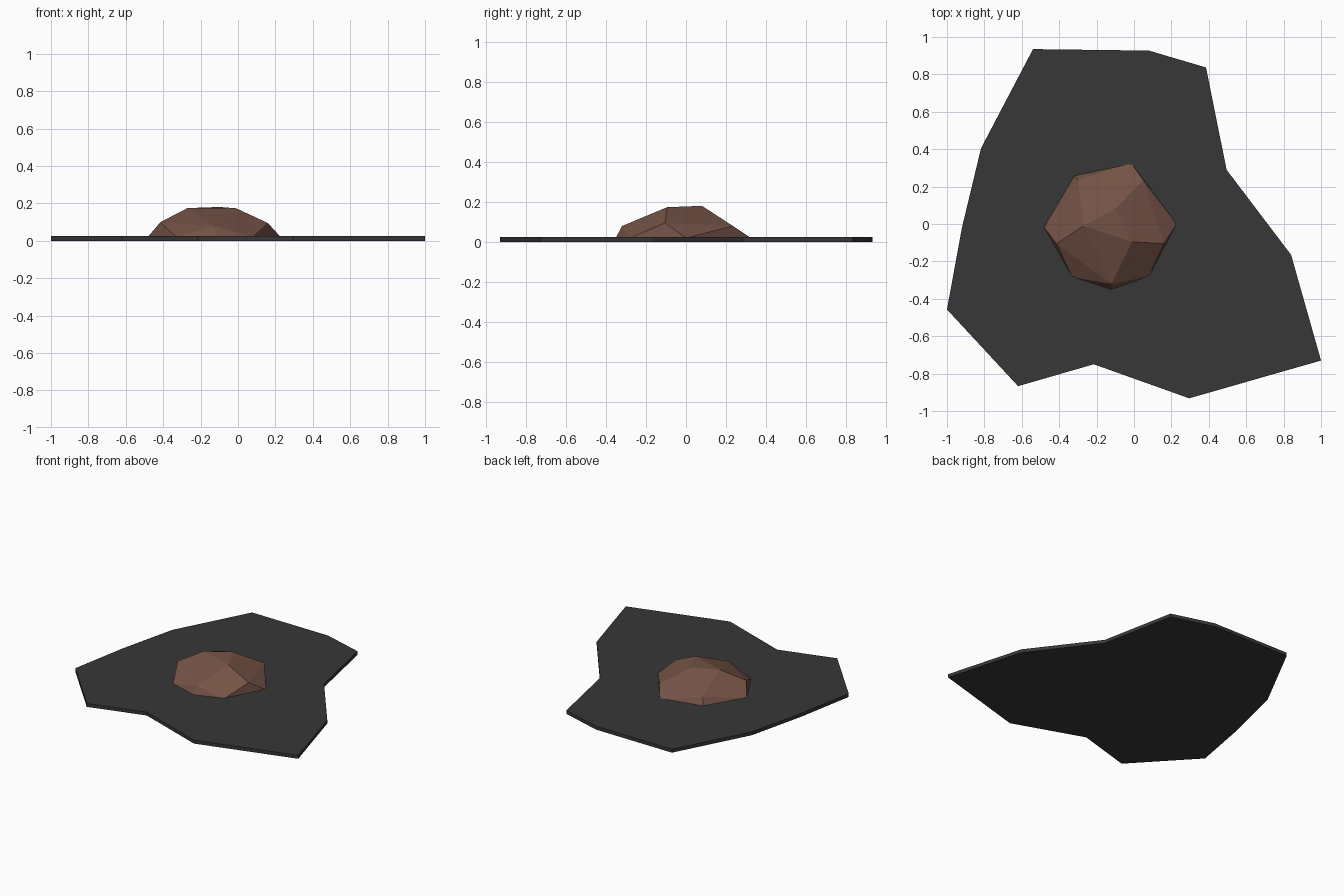
import bpy, bmesh

if "Cube" in bpy.data.objects:
    bpy.data.objects.remove(bpy.data.objects["Cube"])

def material(name, rgb):
    m = bpy.data.materials.new(name)
    m.diffuse_color = (*rgb, 1)
    m.use_nodes = True
    m.node_tree.nodes["Principled BSDF"].inputs["Base Color"].default_value = m.diffuse_color
    return m

def add_object(name, bm, mat):
    bmesh.ops.recalc_face_normals(bm, faces=bm.faces)
    me = bpy.data.meshes.new(name)
    bm.to_mesh(me)
    bm.free()
    me.materials.append(mat)
    ob = bpy.data.objects.new(name, me)
    bpy.context.collection.objects.link(ob)
    return ob

TOP = 0.025

# Ground slab: irregular outline extruded upward
outline = [(-0.54, 0.935), (0.08, 0.927), (0.385, 0.837), (0.495, 0.29),
           (0.84, -0.165), (1.0, -0.73), (0.295, -0.932), (-0.215, -0.75),
           (-0.62, -0.867), (-1.0, -0.457), (-0.92, -0.02), (-0.818, 0.405)]
bm = bmesh.new()
base = bm.faces.new([bm.verts.new((x, y, 0)) for x, y in outline])
ext = bmesh.ops.extrude_face_region(bm, geom=[base], use_keep_orig=True)
for v in [g for g in ext["geom"] if isinstance(g, bmesh.types.BMVert)]:
    v.co.z = TOP
add_object("ground_slab", bm, material("charcoal", (0.038, 0.038, 0.038)))

# Rock: faceted dome, hull of foot, shoulder and crown rings
foot = [(-0.32, 0.26), (-0.015, 0.325), (0.228, 0.0), (0.08, -0.28),
        (-0.12, -0.352), (-0.33, -0.285), (-0.483, -0.015)]
shoulder = [(0.05, 0.235, 0.08), (0.16, -0.105, 0.095), (-0.12, -0.32, 0.08),
            (-0.415, -0.105, 0.1), (-0.30, 0.235, 0.075)]
crown = [(-0.27, -0.01, 0.175), (-0.01, -0.095, 0.174), (-0.1, 0.08, 0.181)]
bm = bmesh.new()
for p in [(x, y, TOP - 0.005) for x, y in foot] + shoulder + crown:
    bm.verts.new(p)
bmesh.ops.convex_hull(bm, input=bm.verts)
add_object("rock", bm, material("reddish brown", (0.175, 0.085, 0.062)))
